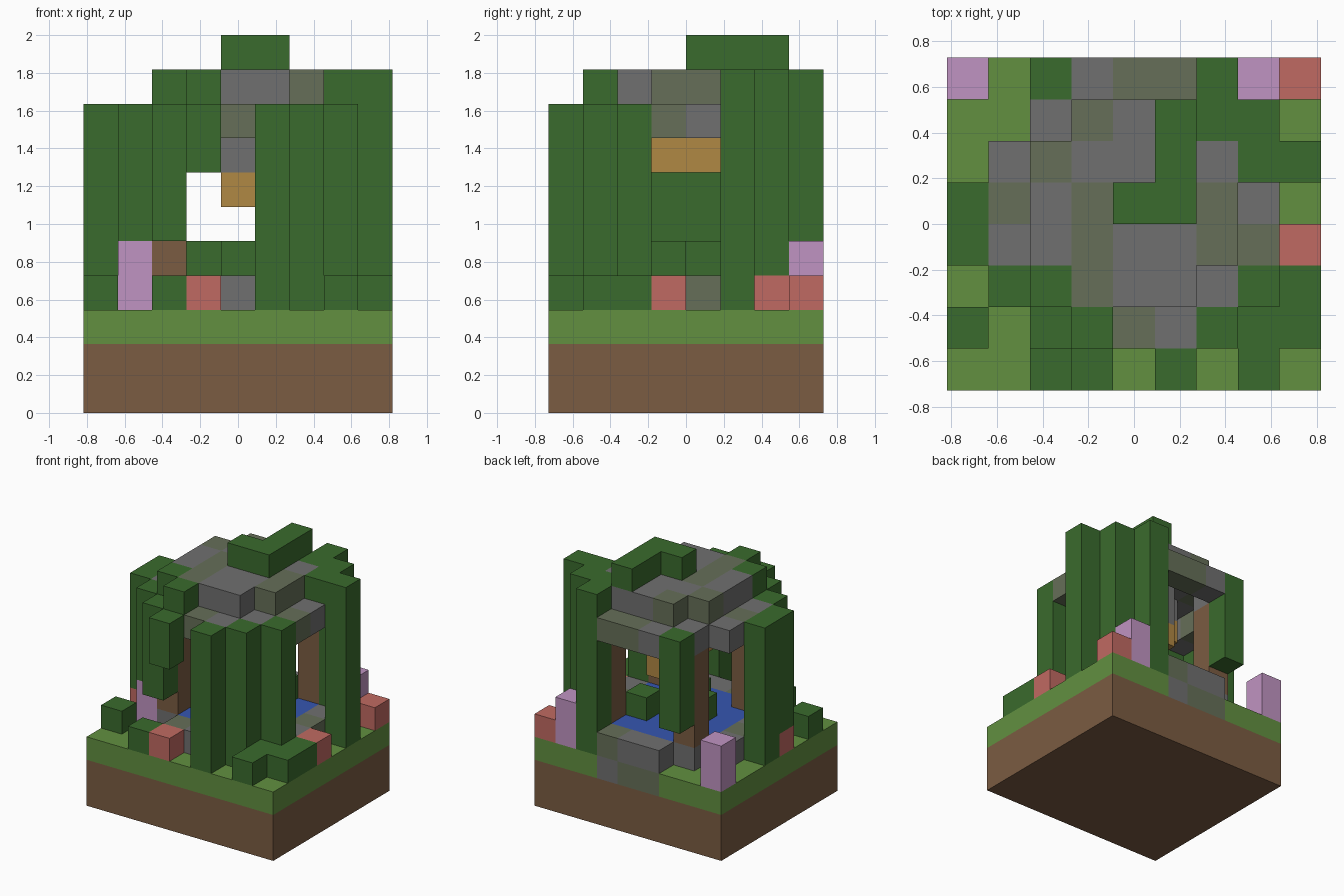
import bpy
import bmesh
from mathutils import Vector

cube = bpy.data.objects.get("Cube")
if cube:
    bpy.data.objects.remove(cube, do_unlink=True)

NX, NY = 9, 8
CELL = 2 / 11


def material(name, hex_colour):
    rgb = [int(hex_colour[i:i + 2], 16) / 255 for i in (0, 2, 4)]
    lin = [c / 12.92 if c < 0.04 else ((c + 0.055) / 1.055) ** 2.4 for c in rgb]
    mat = bpy.data.materials.new(name)
    mat.use_nodes = True
    mat.diffuse_color = (*lin, 1)
    mat.node_tree.nodes["Principled BSDF"].inputs["Base Color"].default_value = (*lin, 1)
    return mat


brown = material("earth_brown", "7b5c42")
grass = material("grass_green", "629040")
leaf = material("leaf_green", "3a6b2d")
stone = material("stone_grey", "707070")
moss = material("mossy_stone", "666f58")
lilac = material("lilac_petal", "c094c2")
coral = material("coral_petal", "c06a62")
amber = material("lantern_amber", "b08844")
blue = material("water_blue", "3556b0")

parts = []
taken = set()


def part(name, mats, cells, rule=None):
    """Register a part made of cells; later parts never overlap earlier ones."""
    cells = set(cells) - taken
    taken.update(cells)
    parts.append((name, mats, cells, rule))


def block(xs, ys, zs):
    return {(x, y, z) for x in xs for y in ys for z in zs}


def column(x, y, low, high):
    return block([x], [y], range(low, high + 1))


def stack(columns):
    return set().union(*(column(*c) for c in columns))


def disc(layer):
    """Five by five patch without its corners."""
    return {(x, y, layer) for x in range(2, 7) for y in range(2, 7)
            if abs(x - 4) + abs(y - 4) < 4}


def ring(layer):
    """Octagonal ring around the disc."""
    cells = {(x, y, layer) for x in (2, 6) for y in (2, 6)}
    for i in (3, 4, 5):
        cells |= {(i, 1, layer), (i, 7, layer), (1, i, layer), (7, i, layer)}
    return cells


def mossy(*spots):
    return lambda c: 1 if c[:2] in spots else 0


masonry = [stone, moss]

# Basin and pond
part("basin_foundation", masonry, block((3, 4, 5), [7], [2]), mossy((3, 7), (4, 7)))
part("basin_rim", masonry, ring(3), mossy((7, 4), (3, 1), (5, 7), (1, 4)))
part("water", [blue], disc(3))
part("lily_clumps", [leaf], [(5, 5, 4), (3, 4, 4), (4, 3, 4)])

# Ground
part("soil", [brown], block(range(NX), range(NY), (0, 1)))
part("turf", [grass], block(range(NX), range(NY), [2]))

# Pavilion
part("posts", [brown], block((2, 6), (2, 6), range(4, 8)))
part("roof_ring", masonry, ring(8),
     mossy((1, 4), (4, 1), (4, 7), (5, 7), (7, 3)))
part("roof_top", masonry, disc(9),
     mossy((3, 6), (2, 5), (3, 4), (6, 4), (3, 3), (6, 3), (3, 2)))
part("lantern_chains", [stone], stack([(4, 5, 7, 8), (3, 3, 8, 8), (3, 4, 8, 8)]))
part("lanterns", [amber], [(4, 5, 6), (3, 3, 7), (3, 4, 7)])

# Flowers
part("lilac_flowers", [lilac], stack([(0, 7, 3, 4), (7, 7, 3, 4), (1, 2, 3, 4)]))
part("coral_flowers", [coral], [(8, 7, 3), (8, 3, 3), (3, 0, 3), (0, 3, 3), (7, 6, 3)])

# Foliage
part("front_vines", [leaf], stack([(5, 0, 3, 8), (6, 1, 3, 8), (7, 2, 3, 8),
                                   (3, 0, 7, 8), (2, 1, 5, 8), (1, 2, 5, 8)]))
part("back_vines", [leaf], stack([(8, 5, 3, 9), (7, 6, 4, 9), (6, 7, 3, 9),
                                  (2, 7, 5, 8), (0, 3, 4, 8), (0, 4, 3, 8)]))
part("roof_leaves", [leaf], [(4, 4, 10), (5, 4, 10), (5, 5, 10), (5, 6, 10),
                             (3, 1, 9), (2, 2, 9), (7, 5, 9), (6, 6, 9)])
part("low_shrubs", [leaf], [(x, y, 3) for x, y in
                            ((0, 1), (2, 0), (7, 0), (7, 1), (8, 1), (8, 2))])


def build(name, mats, cells, rule):
    """Make a mesh of the exposed cell sides."""
    bm = bmesh.new()
    for c in sorted(cells):
        for axis in range(3):
            for side in (0, 1):
                near = list(c)
                near[axis] += 2 * side - 1
                if tuple(near) in taken:
                    continue
                u, v = (axis + 1) % 3, (axis + 2) % 3
                corners = []
                for du, dv in ((0, 0), (1, 0), (1, 1), (0, 1)):
                    p = Vector(c)
                    p[axis] += side
                    p[u] += du
                    p[v] += dv
                    corners.append(bm.verts.new((p - Vector((NX / 2, NY / 2, 0))) * CELL))
                face = bm.faces.new(corners if side else corners[::-1])
                face.material_index = rule(c) if rule else 0
    bmesh.ops.remove_doubles(bm, verts=bm.verts, dist=CELL / 100)
    mesh = bpy.data.meshes.new(name)
    bm.to_mesh(mesh)
    bm.free()
    for m in mats:
        mesh.materials.append(m)
    bpy.context.collection.objects.link(bpy.data.objects.new(name, mesh))


for p in parts:
    build(*p)
